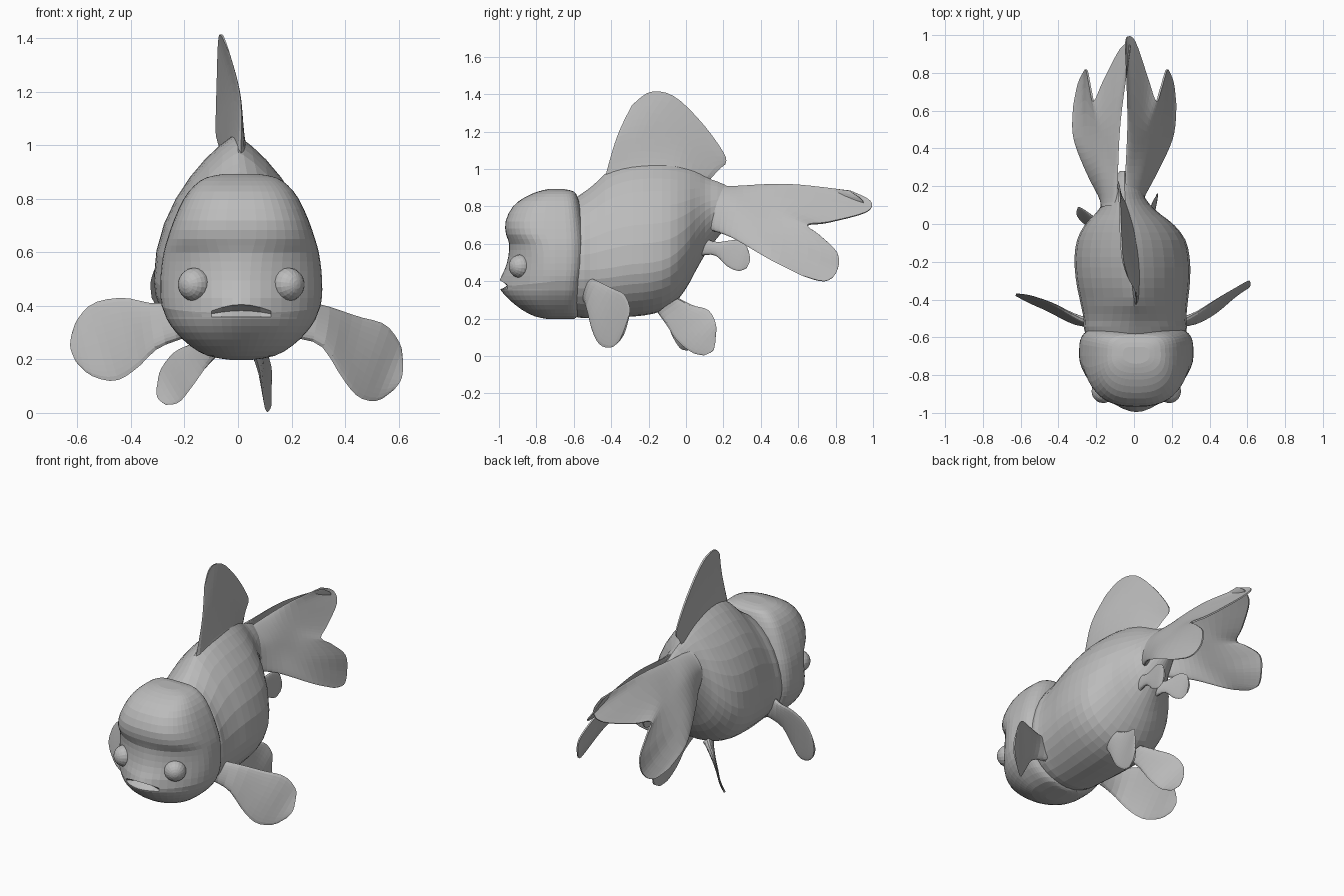
import bpy
import bmesh
import math
from mathutils import Vector

cube = bpy.data.objects.get("Cube")
if cube:
    bpy.data.objects.remove(cube, do_unlink=True)

# One plain grey for the whole fish
grey = bpy.data.materials.new("plain_grey")
grey.use_nodes = True
grey.diffuse_color = (.5, .5, .5, 1)
grey.node_tree.nodes["Principled BSDF"].inputs["Base Color"].default_value = grey.diffuse_color


def spline(points, t):
    """Point on a smooth curve through the given points, t from start to end."""
    last = len(points) - 1
    s = t * last
    i = min(int(s), last - 1)
    f = s - i
    a, b = points[max(i - 1, 0)], points[i]
    c, d = points[i + 1], points[min(i + 2, last)]
    return b + ((c - a) * f + (a * 2 - b * 5 + c * 4 - d) * f ** 2
                + (b * 3 - a - c * 3 + d) * f ** 3) / 2


def loft(name, rings):
    """Skin a row of equal, even-sided rings and close both ends with strips."""
    bm = bmesh.new()
    loops = [[bm.verts.new(p) for p in ring] for ring in rings]
    count = len(loops[0])
    for low, high in zip(loops, loops[1:]):
        for k in range(count):
            n = (k + 1) % count
            bm.faces.new((low[k], low[n], high[n], high[k]))
    for ring in (loops[0], loops[-1]):
        for k in range(count // 2):
            corners = dict.fromkeys((ring[k], ring[k + 1], ring[-k - 1], ring[-k]))
            bm.faces.new(list(corners))
    bmesh.ops.recalc_face_normals(bm, faces=bm.faces)
    finish(name, bm)


def finish(name, bm):
    mesh = bpy.data.meshes.new(name)
    bm.to_mesh(mesh)
    bm.free()
    mesh.materials.append(grey)
    obj = bpy.data.objects.new(name, mesh)
    bpy.context.collection.objects.link(obj)
    return obj


def fin(name, rows, root=.025, tip=.005, along=14, across=12):
    """Thin blade through rows running from root to rim, thicker at the root."""
    rows = [[Vector(p) for p in row] for row in rows]

    def surface(u, v):
        return spline([spline(row, v) for row in rows], u)

    rings = []
    for i in range(along + 1):
        u = i / along
        front, back = [], []
        for k in range(across + 1):
            v = k / across
            p = surface(u, v)
            du = surface(min(u + .01, 1), v) - surface(max(u - .01, 0), v)
            dv = surface(u, min(v + .01, 1)) - surface(u, max(v - .01, 0))
            thick = (tip + root * (1 - u) ** 3) * math.sqrt(abs(math.sin(math.pi * v)))
            shift = du.cross(dv).normalized() * thick
            front.append(p + shift)
            back.append(p - shift)
        rings.append(front + back[-2:0:-1])
    loft(name, rings)


def power(value, exponent):
    return math.copysign(abs(value) ** exponent, value)


# Body: y, centre x, half width, belly, widest height, back
body_stations = [Vector(s) for s in (
    (-.66, .01, .22, .23, .45, .8),
    (-.57, .008, .27, .205, .46, .86),
    (-.5, .005, .272, .203, .46, .91),
    (-.41, 0, .285, .205, .47, .99),
    (-.3, -.005, .302, .21, .49, 1.03),
    (-.18, -.01, .305, .225, .5, 1.04),
    (-.08, -.015, .285, .265, .53, 1.03),
    (0, -.025, .232, .36, .6, 1.01),
    (.06, -.035, .165, .47, .68, .985),
    (.12, -.045, .115, .57, .75, .95),
    (.2, -.05, .08, .67, .79, .92),
    (.28, -.05, .025, .75, .81, .87),
)]
body_rings = []
for i in range(25):
    y, cx, width, belly, wide, back = spline(body_stations, i / 24)
    # The back narrows to a ridge under the dorsal fin
    ridge = 1.1 + .6 * max(0, min(1, (y + .6) / .2))
    ring = []
    for k in range(32):
        a = math.tau * k / 32
        s, c = math.sin(a), math.cos(a)
        ring.append((cx + width * power(s, ridge if c > 0 else 1),
                     y, wide + c * (back - wide if c > 0 else wide - belly)))
    body_rings.append(ring)
loft("body", body_rings)

# Head: height, front y, back y, half width, roundness of the face
head_stations = [Vector(s) for s in (
    (.198, -.74, -.6, .04, 2),
    (.213, -.81, -.58, .125, 2),
    (.25, -.88, -.57, .19, 2),
    (.3, -.935, -.565, .243, 2),
    (.35, -.962, -.555, .278, 1.9),
    (.4, -.968, -.55, .297, 1.8),
    (.46, -.962, -.54, .303, 1.75),
    (.53, -.95, -.535, .3, 1.8),
    (.6, -.945, -.535, .29, 2),
    (.65, -.962, -.54, .276, 2.4),
    (.72, -.965, -.55, .252, 2.6),
    (.8, -.925, -.565, .215, 2.6),
    (.85, -.86, -.58, .175, 2.6),
    (.88, -.79, -.6, .13, 2.4),
    (.892, -.74, -.65, .07, 2),
)]
# Mouth edges: height, push inwards, droop at the corners
mouth = ((.358, 0, 0), (.362, .015, .002), (.382, .05, .014), (.4, .02, .028), (.405, 0, .028))
levels = [spline(head_stations, i / 28) for i in range(29)]
levels = [s for s in levels if not .35 < s[0] < .42]
for height, inward, droop in mouth:
    i = next(k for k, s in enumerate(head_stations) if s[0] > height)
    low, high = head_stations[i - 1], head_stations[i]
    levels.append(low.lerp(high, (height - low[0]) / (high[0] - low[0])))
levels.sort(key=lambda s: s[0])

head_rings = []
for z, front, back, width, roundness in levels:
    inward, droop = next(((p, d) for h, p, d in mouth if abs(h - z) < .0005), (0, 0))
    ring = []
    for k in range(44):
        a = math.tau * k / 44
        s, c = math.sin(a), math.cos(a)
        e = 2 / (roundness if c > 0 else 4)
        x, y = width * power(s, e), -.7 + power(c, e) * (front + .7 if c > 0 else -.7 - back)
        if c > 0:
            # Soft snout with the mouth slit let into it
            corner = min(1, (x / .115) ** 2)
            snout = .032 * math.exp(-((z - .38) / .07) ** 2 - (x / .14) ** 2)
            y += inward * (1 - corner) - snout
            ring.append((x + .012, y, z - droop * corner * c))
        else:
            ring.append((x + .012, y, z))
    head_rings.append(ring)
loft("head", head_rings)

# Bulging eyes
for side, name in ((1, "left_eye"), (-1, "right_eye")):
    bm = bmesh.new()
    bmesh.ops.create_uvsphere(bm, u_segments=18, v_segments=12, radius=.063)
    eye = finish(name, bm)
    eye.location = (.012 + side * .174, -.885, .48)
    eye.rotation_euler = (math.radians(90), 0, side * math.radians(35))

# Dorsal fin, leaning and curving to the right
fin("dorsal_fin", [
    [(.01, -.44, .93), (.005, -.25, .98), (-.015, -.05, .97), (-.045, .1, .91)],
    [(.01, -.37, 1.17), (-.01, -.23, 1.2), (-.045, 0, 1.13), (-.07, .17, .99)],
    [(-.03, -.29, 1.34), (-.06, -.19, 1.412), (-.07, -.06, 1.385), (-.075, .09, 1.24),
     (-.08, .205, 1.08), (-.08, .21, 1.025)],
], root=.03, across=18)

# Forked double tail, draped outwards
tail = [
    [(-.045, .1, .9), (0, .1, .8), (.01, .1, .68)],
    [(-.045, .27, .91), (.04, .27, .8), (.105, .24, .635)],
    [(-.035, .55, .92), (.08, .48, .74), (.205, .45, .515)],
    [(-.045, .88, .885), (-.04, .985, .83), (.005, .965, .77), (.075, .76, .715), (.115, .65, .7),
     (.14, .71, .65), (.17, .81, .55), (.185, .805, .45), (.21, .74, .4), (.225, .62, .43)],
]
fin("left_tail_lobe", tail, root=.04, along=18, across=36)
# The right lobe mirrors it, swinging back towards the middle at its tips
right_tail = [[(-.13 - x + .1 * max(0, y - .3), y - .3 * max(0, y - .85), z)
               for x, y, z in row] for row in tail]
fin("right_tail_lobe", right_tail, root=.04, along=18, across=36)

# Pectoral fins: upper and lower edge pairs, with a rounded rim
fin("left_pectoral_fin", [
    [(.23, -.52, .42), (.21, -.53, .28)],
    [(.33, -.47, .4), (.31, -.53, .25)],
    [(.45, -.39, .36), (.39, -.5, .13)],
    [(.55, -.33, .33), (.45, -.46, .06)],
    [(.605, -.3, .26), (.52, -.4, .045)],
    [(.615, -.305, .21), (.61, -.33, .13), (.575, -.355, .08)],
])
fin("right_pectoral_fin", [
    [(-.23, -.52, .42), (-.2, -.53, .28)],
    [(-.32, -.48, .41), (-.3, -.53, .24)],
    [(-.43, -.42, .43), (-.38, -.5, .165)],
    [(-.54, -.38, .41), (-.46, -.46, .12)],
    [(-.6, -.37, .35), (-.55, -.42, .14)],
    [(-.62, -.37, .3), (-.625, -.375, .245), (-.605, -.39, .19)],
])

# Pelvic fins
fin("left_pelvic_fin", [
    [(.07, -.04, .31), (.06, -.15, .23)],
    [(.08, .04, .27), (.08, -.1, .16)],
    [(.1, .12, .245), (.09, -.05, .085)],
    [(.125, .16, .17), (.1, .03, .02)],
    [(.12, .158, .09), (.12, .145, .03), (.11, .095, .003)],
])
fin("right_pelvic_fin", [
    [(-.1, -.06, .29), (-.07, -.14, .23)],
    [(-.17, 0, .26), (-.12, -.1, .17)],
    [(-.24, .06, .225), (-.17, -.07, .1)],
    [(-.29, .09, .16), (-.22, -.03, .04)],
    [(-.302, .075, .1), (-.298, .045, .055), (-.27, .005, .03)],
])

# Small paired anal fins
anal = [
    [(.02, .06, .65), (.02, .04, .53)],
    [(.035, .16, .61), (.035, .15, .54)],
    [(.05, .26, .62), (.05, .22, .48)],
    [(.06, .32, .59), (.06, .28, .455)],
    [(.06, .338, .55), (.06, .342, .51), (.06, .325, .47)],
]
fin("left_anal_fin", anal, root=.02)
fin("right_anal_fin", [[(-.06 - x, y, z) for x, y, z in row] for row in anal], root=.02)
